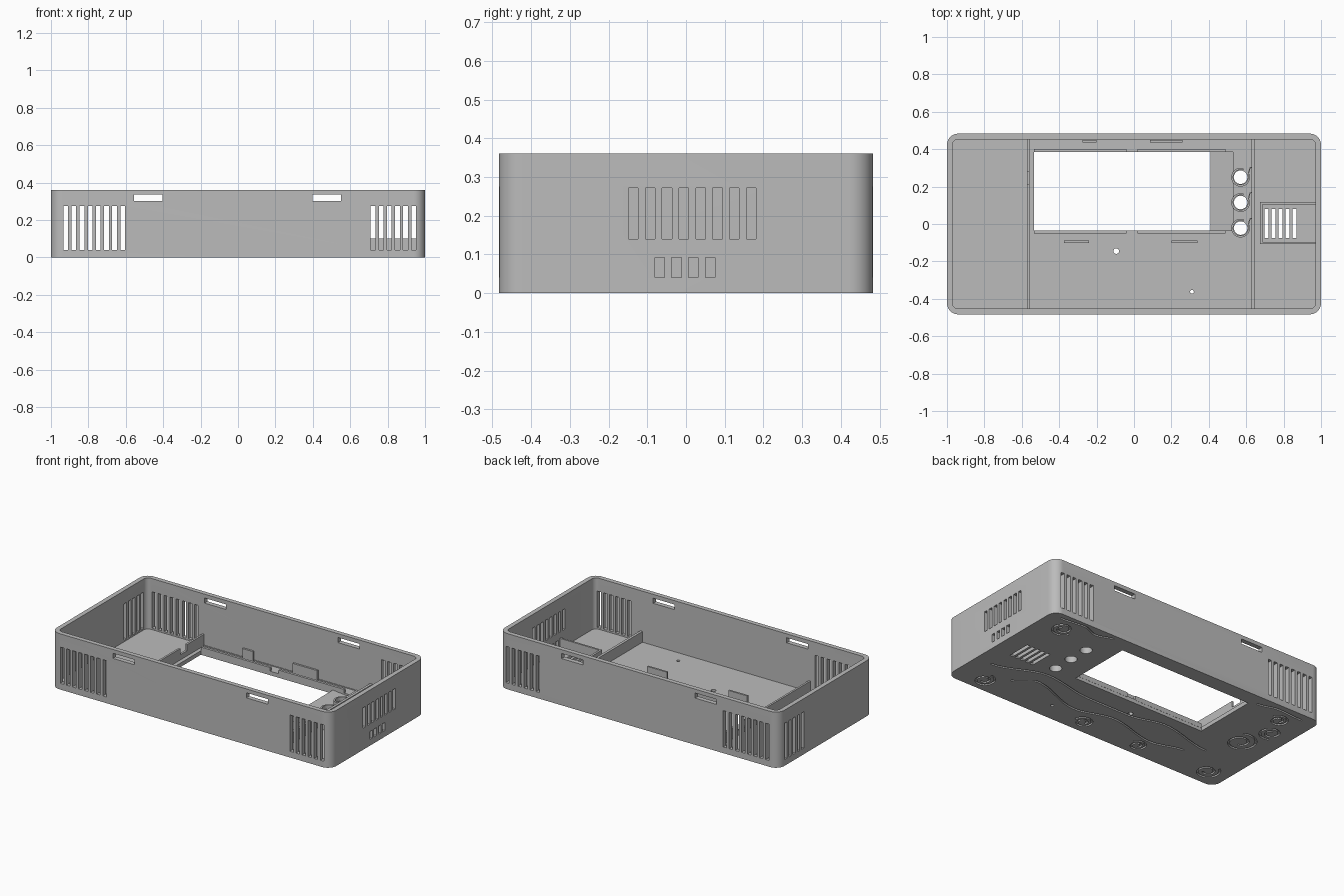
import bpy, bmesh, math
from mathutils import Vector

cube = bpy.data.objects.get("Cube")
if cube:
    bpy.data.objects.remove(cube, do_unlink=True)

grey = bpy.data.materials.new("plain grey")
grey.use_nodes = True
colour = (0.5, 0.5, 0.5, 1)
grey.diffuse_color = colour
grey.node_tree.nodes["Principled BSDF"].inputs["Base Color"].default_value = colour

W, D, H = 1.0, 0.483, 0.36      # half width, half depth, height
WALL, FLOOR = 0.03, 0.03


def finish(name, bm):
    bmesh.ops.recalc_face_normals(bm, faces=bm.faces[:])
    me = bpy.data.meshes.new(name)
    bm.to_mesh(me)
    bm.free()
    me.materials.append(grey)
    ob = bpy.data.objects.new(name, me)
    bpy.context.collection.objects.link(ob)
    return ob


def box(bm, x0, x1, y0, y1, z0, z1):
    verts = bmesh.ops.create_cube(bm, size=1)["verts"]
    for v in verts:
        v.co = ((x0 + x1) / 2 + v.co.x * (x1 - x0),
                (y0 + y1) / 2 + v.co.y * (y1 - y0),
                (z0 + z1) / 2 + v.co.z * (z1 - z0))
    return verts


def rounded_box(bm, w, d, z0, z1, r):
    verts = box(bm, -w, w, -d, d, z0, z1)
    edges = {e for v in verts for e in v.link_edges
             if abs(e.verts[0].co.z - e.verts[1].co.z) > 0.01}
    bmesh.ops.bevel(bm, geom=list(edges), offset=r, segments=10,
                    profile=0.5, affect='EDGES')


def disc(bm, x, y, r, z0, z1):
    vs = bmesh.ops.create_cone(bm, cap_ends=True, segments=32, radius1=r,
                               radius2=r, depth=z1 - z0)["verts"]
    bmesh.ops.translate(bm, verts=vs, vec=(x, y, (z0 + z1) / 2))


def ribbon(bm, path, width, z0, z1):
    # Solid strip of rectangular section along a flat path
    pts = [Vector(p) for p in path]
    rings = []
    for i, p in enumerate(pts):
        t = (pts[min(i + 1, len(pts) - 1)] - pts[max(i - 1, 0)]).normalized()
        n = Vector((-t.y, t.x)) * width / 2
        a, b = p + n, p - n
        rings.append([bm.verts.new((q.x, q.y, z))
                      for q, z in ((a, z0), (b, z0), (b, z1), (a, z1))])
    for r, s in zip(rings, rings[1:]):
        for k in range(4):
            bm.faces.new((r[k], r[(k + 1) % 4], s[(k + 1) % 4], s[k]))
    bm.faces.new(rings[0])
    bm.faces.new(rings[-1])


def arc(cx, cy, r0, r1, start, sweep, n=28):
    out = []
    for i in range(n + 1):
        f = i / n
        a, r = math.radians(start + sweep * f), r0 + (r1 - r0) * f
        out.append((cx + r * math.cos(a), cy + r * math.sin(a)))
    return out


def smooth_path(pts, n=8):
    # Horizontal run with eased height between the control points
    out = [pts[0]]
    for (xa, ya), (xb, yb) in zip(pts, pts[1:]):
        for i in range(1, n + 1):
            f = i / n
            e = f * f * (3 - 2 * f)
            out.append((xa + (xb - xa) * f, ya + (yb - ya) * e))
    return out


# Case: open tray with rounded corners
bm = bmesh.new()
rounded_box(bm, W, D, 0, H, 0.06)
case = finish("case_shell", bm)


def cut(name, bm):
    tool = finish(name, bm)
    tool.hide_render = True
    mod = case.modifiers.new(name, 'BOOLEAN')
    mod.operation, mod.solver, mod.object = 'DIFFERENCE', 'EXACT', tool
    deps = bpy.context.evaluated_depsgraph_get()
    result = bpy.data.meshes.new_from_object(case.evaluated_get(deps))
    case.modifiers.clear()
    case.data = result
    bpy.data.objects.remove(tool, do_unlink=True)


bm = bmesh.new()
rounded_box(bm, W - WALL, D - WALL, FLOOR, H + 0.1, 0.03)
cut("cavity", bm)

# Shallow tray around the display, then its sloped end
bm = bmesh.new()
box(bm, -0.56, 0.53, -0.108, 0.45, FLOOR - 0.004, 0.06)
cut("display_recess", bm)
bm = bmesh.new()
for v in box(bm, 0.40, 0.53, -0.035, 0.385, 0.012, 0.06):
    if v.co.z < 0.03 and v.co.x < 0.45:
        v.co.z = 0.026
cut("display_slope", bm)

# Swirls and waves engraved in the underside
bm = bmesh.new()
swirls = [(0.83, 0.35, 0.07, 200), (0.80, -0.39, 0.065, 90), (0.05, -0.395, 0.06, 0),
          (-0.36, -0.40, 0.055, 30), (-0.86, -0.37, 0.075, 120),
          (-0.79, 0.01, 0.10, 60), (-0.86, 0.20, 0.07, 240), (-0.80, 0.34, 0.06, 20)]
for x, y, r, start in swirls:
    ribbon(bm, arc(x, y, r, r * 0.3, start, 560, 40), 0.012, -0.01, 0.01)
waves = [[(0.89, -0.22), (0.55, -0.11), (0.2, -0.165), (-0.1, -0.165), (-0.33, -0.115), (-0.7, -0.19)],
         [(0.68, -0.29), (0.55, -0.205), (0.19, -0.31), (-0.06, -0.25), (-0.39, -0.32), (-0.6, -0.27)],
         [(0.92, 0.44), (0.75, 0.455), (0.64, 0.42), (0.53, 0.45)],
         [(-0.58, 0.41), (-0.72, 0.44), (-0.9, 0.43)]]
for path in waves:
    ribbon(bm, smooth_path(path), 0.012, -0.01, 0.01)
cut("engraving", bm)

# Openings through the floor and the walls
bm = bmesh.new()
box(bm, -0.535, 0.41, -0.035, 0.385, -0.1, 0.1)
buttons = [0.25, 0.115, -0.022]
for y in buttons:
    disc(bm, 0.57, y, 0.036, -0.1, 0.1)
disc(bm, -0.095, -0.145, 0.015, -0.1, 0.1)
disc(bm, 0.31, -0.363, 0.01, -0.1, 0.1)
for i in range(5):
    x = 0.708 + 0.0375 * i
    box(bm, x - 0.011, x + 0.011, -0.075, 0.08, -0.1, 0.1)
PITCH, HALF = 0.0435, 0.0125
for side in (-1, 1):
    y0, y1 = sorted((side * 0.43, side * 0.52))
    for first, count in ((-0.921, 8), (0.722, 6)):
        for i in range(count):
            x = first + PITCH * i
            box(bm, x - HALF, x + HALF, y0, y1, 0.04, 0.275)
    for x in (-0.48, 0.475):
        box(bm, x - 0.077, x + 0.077, y0, y1, 0.302, 0.335)
for first, count, z0, z1, x0 in ((-0.136, 8, 0.14, 0.272, 0.95),
                                 (-0.068, 4, 0.04, 0.092, 0.95),
                                 (0.235, 5, 0.04, 0.275, -1.03)):
    for i in range(count):
        y = first + PITCH * i
        box(bm, x0, x0 + 0.08, y - HALF, y + HALF, z0, z1)
cut("openings", bm)
case.data.shade_smooth()
case.data.set_sharp_from_angle(angle=math.radians(30))


def boxes(name, *items):
    bm = bmesh.new()
    for item in items:
        box(bm, *item)
    return finish(name, bm)


# Cross ribs; the right-hand one has a cable notch
Z = FLOOR - 0.01
boxes("notched_rib", (-0.573, -0.56, -0.46, 0.21, Z, 0.10),
      (-0.573, -0.56, 0.21, 0.28, Z, 0.06), (-0.573, -0.56, 0.28, 0.46, Z, 0.10))
boxes("plain_rib", (0.628, 0.645, -0.46, 0.46, Z, 0.10))

# Speaker pocket walls
boxes("speaker_pocket", (0.675, 0.688, -0.108, 0.117, Z, 0.10),
      (0.688, 0.98, 0.105, 0.117, Z, 0.10), (0.688, 0.98, -0.108, -0.096, Z, 0.10))

# Low rails along the display and upright clips
boxes("display_rails", *[(x0, x1, y - 0.008, y + 0.008, Z, 0.05)
      for y in (0.392, -0.042) for x0, x1 in ((-0.535, -0.04), (0.02, 0.49))])
boxes("display_clips", *[(x0, x1, y - 0.006, y + 0.006, Z, 0.09)
      for x0, x1, y in ((-0.275, -0.2, 0.443), (0.085, 0.26, 0.443),
                        (-0.375, -0.24, -0.095), (0.2, 0.34, -0.095))])

# Button guides: open collar with a spring arm
for i, y in enumerate(buttons):
    bm = bmesh.new()
    ribbon(bm, arc(0.57, y, 0.045, 0.045, 70, 310), 0.01, Z, 0.055)
    ribbon(bm, [(0.612, y + 0.02), (0.62, y + 0.05), (0.635, y + 0.055)], 0.006, Z, 0.05)
    guide = finish("button_guide_%d" % (i + 1), bm)
    guide.data.shade_smooth()
    guide.data.set_sharp_from_angle(angle=math.radians(30))
